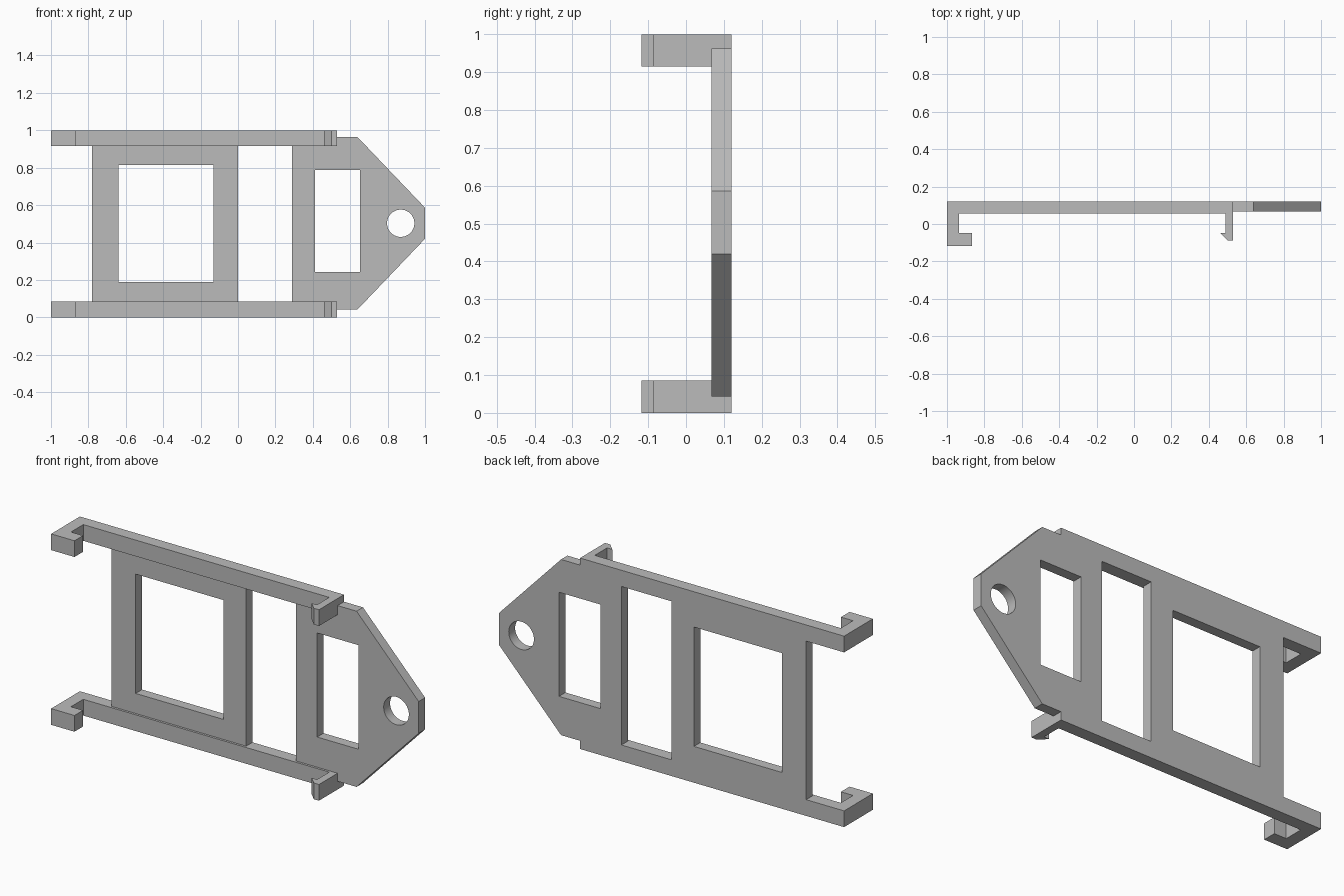
import bpy
import bmesh
from math import cos, sin, pi, radians

if "Cube" in bpy.data.objects:
    bpy.data.objects.remove(bpy.data.objects["Cube"])

GREY = (0.5, 0.5, 0.5, 1)
grey = bpy.data.materials.new("plain grey")
grey.use_nodes = True
grey.diffuse_color = GREY
grey.node_tree.nodes["Principled BSDF"].inputs["Base Color"].default_value = GREY

BACK, PLATE_FRONT, RAIL_FRONT = 0.12, 0.067, 0.055
RAIL_H = 0.085


def rect(x0, x1, z0, z1):
    return [(x0, z0), (x1, z0), (x1, z1), (x0, z1)]


def circle(cx, cz, r, n=48):
    return [(cx + r * cos(2 * pi * i / n), cz + r * sin(2 * pi * i / n)) for i in range(n)]


def extrude(name, loops, depth, location, upright=False):
    """Solid from an outline and its hole loops, centred on its depth."""
    curve = bpy.data.curves.new(name, "CURVE")
    curve.dimensions = "2D"
    curve.fill_mode = "BOTH"
    curve.extrude = depth / 2
    for loop in loops:
        spline = curve.splines.new("POLY")
        spline.points.add(len(loop) - 1)
        for point, (u, v) in zip(spline.points, loop):
            point.co = (u, v, 0, 1)
        spline.use_cyclic_u = True
    obj = bpy.data.objects.new(name, curve)
    bpy.context.collection.objects.link(obj)
    obj.location = location
    if upright:
        obj.rotation_euler.x = radians(90)
    bpy.ops.object.select_all(action="DESELECT")
    obj.select_set(True)
    bpy.context.view_layer.objects.active = obj
    bpy.ops.object.convert(target="MESH")
    obj = bpy.context.object
    bm = bmesh.new()
    bm.from_mesh(obj.data)
    bmesh.ops.remove_doubles(bm, verts=bm.verts, dist=0.0001)
    bmesh.ops.recalc_face_normals(bm, faces=bm.faces)
    bm.to_mesh(obj.data)
    bm.free()
    obj.data.materials.clear()
    obj.data.materials.append(grey)
    bpy.ops.object.shade_smooth_by_angle(angle=radians(30))
    return obj


# Rails with a square hook at one end and a barbed clip at the other
rail = [(-1, BACK), (-1, -0.118), (-0.865, -0.118), (-0.865, -0.047),
        (-0.935, -0.047), (-0.935, RAIL_FRONT), (0.49, RAIL_FRONT),
        (0.49, -0.047), (0.46, -0.047), (0.5, -0.087), (0.53, -0.087), (0.53, BACK)]
for name, z in (("lower_rail", RAIL_H / 2), ("upper_rail", 1 - RAIL_H / 2)):
    extrude(name, [rail], RAIL_H, (0, 0, z))

plate_depth = BACK - PLATE_FRONT
plate_pos = (0, (BACK + PLATE_FRONT) / 2, 0)
low, high = RAIL_H, 1 - RAIL_H

# Window frame between the rails
extrude("window_frame", [rect(-0.78, 0, low, high), rect(-0.64, -0.13, 0.19, 0.815)],
        plate_depth, plate_pos, upright=True)

# Tapered end plate with a slot and a round hanging hole
end_outline = [(0.29, low), (0.53, low), (0.53, 0.043), (0.64, 0.043), (1, 0.42),
               (1, 0.586), (0.64, 0.963), (0.53, 0.963), (0.53, high), (0.29, high)]
extrude("end_plate", [end_outline, rect(0.412, 0.652, 0.243, 0.788),
                      circle(0.87, 0.503, 0.073)],
        plate_depth, plate_pos, upright=True)
